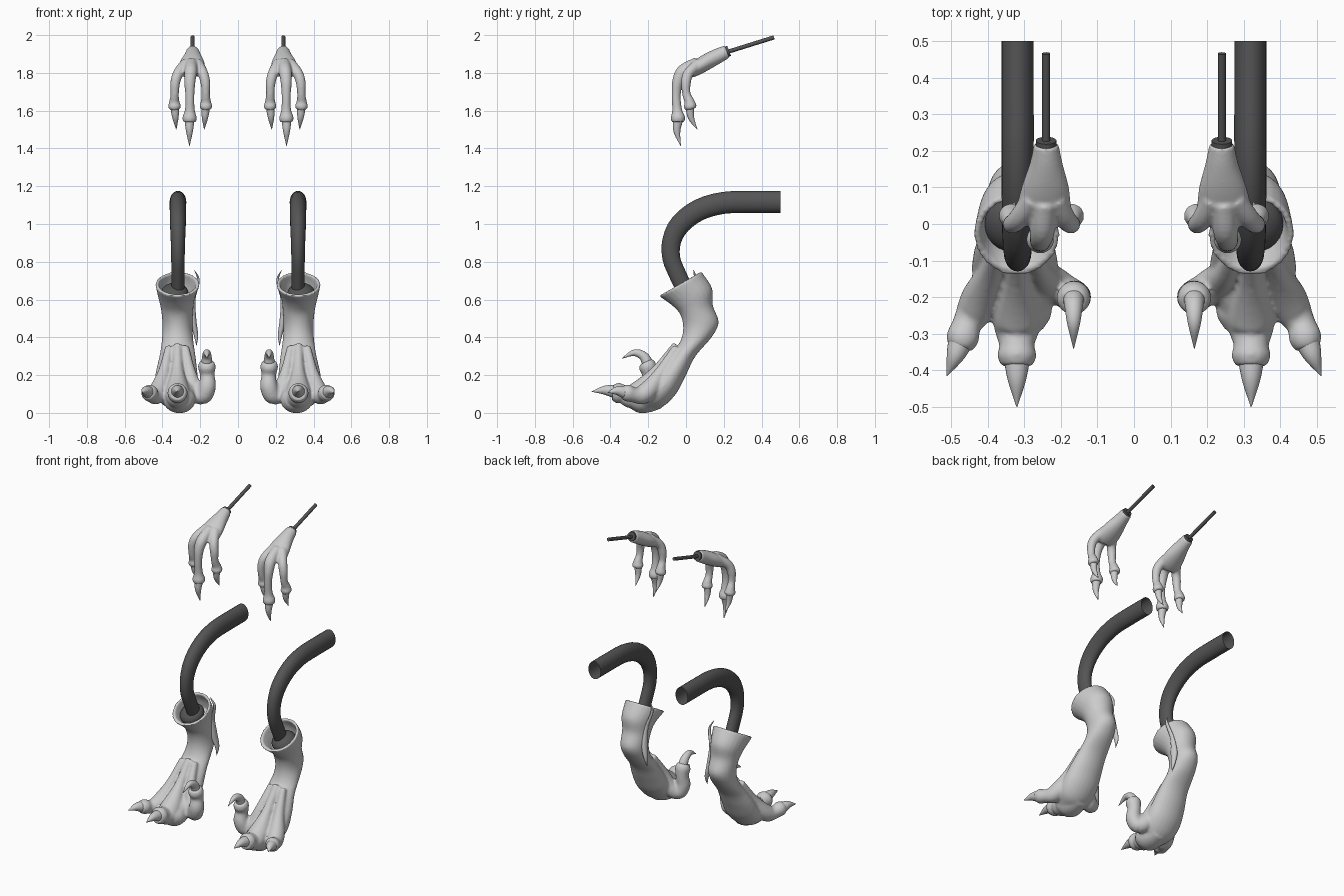
import bpy, bmesh, math
from mathutils import Vector

X = Vector((1, 0, 0))
dark = bpy.data.materials.new("dark_rubber")
dark.diffuse_color = (0.09, 0.09, 0.09, 1)


def spline(rows, n=5):
    """Catmull-Rom resampling of rows of numbers."""
    p = [Vector(r) for r in rows]
    p = [p[0] * 2 - p[1]] + p + [p[-1] * 2 - p[-2]]
    out = []
    for i in range(1, len(p) - 2):
        a, b, c, d = p[i - 1:i + 3]
        for k in range(n):
            t = k / n
            out.append(0.5 * (b * 2 + (c - a) * t + (a * 2 - b * 5 + c * 4 - d) * t * t
                              + (b * 3 - a - c * 3 + d) * t ** 3))
    return out + [p[-2]]


def ring(c, u, v, sides=24):
    return [c + u * math.cos(2 * math.pi * i / sides) + v * math.sin(2 * math.pi * i / sides)
            for i in range(sides)]


def tube_rings(rows, sx=1.0, n=5):
    """Rings along a path of (x, y, z, radius)."""
    pts = spline(rows, n)
    out = []
    for i, p in enumerate(pts):
        t = (pts[min(i + 1, len(pts) - 1)] - pts[max(i - 1, 0)]).xyz.normalized()
        side = (X - t * X.dot(t)).normalized()
        r = max(p[3], 0.0008)
        out.append(ring(p.xyz, side * r * sx, t.cross(side) * r))
    return out


def body_rings(rows):
    """Rings from (front y, front z, back y, back z, centre x, half width)."""
    out = []
    for fy, fz, by, bz, xc, hw in spline(rows):
        f, b = Vector((xc, fy, fz)), Vector((xc, by, bz))
        out.append(ring((f + b) / 2, X * hw, (b - f) / 2))
    return out


def make(name, shells, voxel=0, mat=None, caps=True):
    bm = bmesh.new()
    for rings in shells:
        vs = [[bm.verts.new(p) for p in r] for r in rings]
        for a, b in zip(vs, vs[1:]):
            for i in range(len(a)):
                j = (i + 1) % len(a)
                bm.faces.new((a[i], a[j], b[j], b[i]))
        if caps:
            bm.faces.new(vs[0][::-1])
            bm.faces.new(vs[-1])
    bmesh.ops.recalc_face_normals(bm, faces=bm.faces)
    for f in bm.faces:
        f.smooth = len(f.verts) == 4
    me = bpy.data.meshes.new(name)
    bm.to_mesh(me)
    bm.free()
    ob = bpy.data.objects.new(name, me)
    bpy.context.collection.objects.link(ob)
    if mat:
        me.materials.append(mat)
    if voxel:
        m = ob.modifiers.new("blend", 'REMESH')
        m.mode, m.voxel_size, m.use_smooth_shade = 'VOXEL', voxel, True
        m = ob.modifiers.new("soften", 'SMOOTH')
        m.factor, m.iterations = 0.5, 5
    m = ob.modifiers.new("left_and_right", 'MIRROR')
    m.use_mirror_merge = False
    return ob


# Foot: hollow cuff, ankle and metatarsus
cavity = body_rings([(-0.05, 0.575, 0.11, 0.63, 0.325, 0.078), (-0.085, 0.605, 0.095, 0.69, 0.322, 0.088),
                     (-0.126, 0.63, 0.066, 0.742, 0.32, 0.101)])
shank = body_rings([
    (-0.143, 0.618, 0.082, 0.748, 0.32, 0.118), (-0.075, 0.57, 0.138, 0.66, 0.325, 0.098),
    (-0.03, 0.52, 0.142, 0.57, 0.322, 0.085), (-0.015, 0.45, 0.173, 0.48, 0.32, 0.08),
    (-0.03, 0.38, 0.135, 0.40, 0.32, 0.083), (-0.08, 0.31, 0.05, 0.30, 0.32, 0.095),
    (-0.14, 0.235, 0.0, 0.20, 0.325, 0.11), (-0.19, 0.18, -0.05, 0.105, 0.325, 0.118),
    (-0.23, 0.16, -0.12, 0.035, 0.325, 0.11), (-0.265, 0.14, -0.21, 0.012, 0.32, 0.085)])
# Toes, each starting as a tendon ridge on the shank
mid_toe = [(0.32, -0.05, 0.36, 0.022), (0.32, -0.15, 0.225, 0.032), (0.32, -0.235, 0.115, 0.065),
           (0.32, -0.29, 0.085, 0.061), (0.32, -0.33, 0.1, 0.048), (0.32, -0.36, 0.105, 0.054),
           (0.32, -0.388, 0.108, 0.042)]
out_toe = [(0.365, -0.05, 0.35, 0.02), (0.39, -0.13, 0.22, 0.032), (0.415, -0.19, 0.13, 0.05),
           (0.435, -0.235, 0.095, 0.05), (0.457, -0.275, 0.095, 0.04), (0.468, -0.31, 0.105, 0.045),
           (0.478, -0.337, 0.107, 0.035)]
in_toe = [(0.28, -0.05, 0.35, 0.02), (0.255, -0.13, 0.22, 0.03), (0.23, -0.16, 0.12, 0.05),
          (0.185, -0.185, 0.09, 0.046), (0.163, -0.2, 0.14, 0.046), (0.163, -0.193, 0.2, 0.039),
          (0.165, -0.203, 0.245, 0.047), (0.165, -0.215, 0.27, 0.037)]
pad = [(0.31, -0.13, 0.075, 0.05), (0.31, -0.2, 0.07, 0.068), (0.31, -0.25, 0.07, 0.07), (0.31, -0.29, 0.07, 0.05)]
make("foot", [cavity + shank] + [tube_rings(t) for t in (mid_toe, out_toe, in_toe)]
     + [tube_rings(pad, 1.2)], voxel=0.0075)

# Foot claws and the inner spur
make("foot_claws", [tube_rings(c) for c in (
    [(0.32, -0.37, 0.112, 0.036), (0.32, -0.43, 0.12, 0.024), (0.32, -0.5, 0.113, 0.001)],
    [(0.475, -0.325, 0.11, 0.034), (0.49, -0.365, 0.117, 0.023), (0.511, -0.415, 0.108, 0.001)],
    [(0.165, -0.2, 0.255, 0.03), (0.165, -0.225, 0.3, 0.025), (0.165, -0.275, 0.318, 0.017),
     (0.165, -0.34, 0.288, 0.001)])])
make("spur", [tube_rings([(0.23, 0.04, 0.755, 0.002), (0.21, 0.055, 0.7, 0.01), (0.235, 0.075, 0.6, 0.014),
                          (0.237, 0.09, 0.49, 0.024), (0.222, 0.1, 0.41, 0.016),
                          (0.22, 0.092, 0.355, 0.001)], 0.7)])

# Bent leg tube (open at the back) and the plug it stands on
leg = [(0.5, 1.117, 0.058), (0.35, 1.117, 0.058), (0.2, 1.112, 0.058), (0.07, 1.075, 0.057), (-0.03, 1.0, 0.055),
       (-0.076, 0.91, 0.05), (-0.078, 0.82, 0.047), (-0.05, 0.745, 0.046), (-0.01, 0.66, 0.046)]
make("leg_tube", [tube_rings([(0.318, y, z, r) for y, z, r in leg], 0.76, 3)], mat=dark, caps=False)
make("ankle_plug", [[ring(Vector((0.335, 0.0, 0.635 + 0.05 * math.cos(a))), X * 0.073 * math.sin(a),
                          Vector((0, 0.075, 0.02)) * math.sin(a))
                     for a in [0.02 + i * 3.1 / 12 for i in range(13)]]], mat=dark)

# Hand: palm and three fingers
palm = body_rings([(0.205, 1.945, 0.23, 1.88, 0.24, 0.034), (0.15, 1.925, 0.18, 1.85, 0.24, 0.045),
                   (0.08, 1.89, 0.11, 1.81, 0.243, 0.066), (0.015, 1.845, 0.06, 1.785, 0.247, 0.072),
                   (-0.02, 1.81, 0.03, 1.775, 0.25, 0.05)])
mid_finger = [(0.245, 0.06, 1.855, 0.03), (0.25, -0.015, 1.81, 0.034), (0.255, -0.043, 1.755, 0.03),
              (0.255, -0.052, 1.68, 0.024), (0.255, -0.047, 1.605, 0.026), (0.256, -0.043, 1.565, 0.038),
              (0.257, -0.042, 1.54, 0.034)]
side_yzr = [(0.07, 1.85, 0.03), (0.015, 1.8, 0.028), (0.0, 1.75, 0.026), (0.002, 1.69, 0.022),
            (0.018, 1.648, 0.027), (0.022, 1.625, 0.034), (0.026, 1.608, 0.028)]
sides = [[(x, *r) for x, r in zip(xs, side_yzr)] for xs in (
    (0.215, 0.187, 0.173, 0.171, 0.17, 0.17, 0.171), (0.275, 0.315, 0.332, 0.335, 0.337, 0.336, 0.335))]
make("hand", [palm] + [tube_rings(f) for f in [mid_finger] + sides], voxel=0.006)

# Hand claws
make("hand_claws", [tube_rings([(0.257, -0.042, 1.555, 0.027), (0.257, -0.048, 1.49, 0.018),
                                (0.257, -0.028, 1.413, 0.001)])]
     + [tube_rings([(x, 0.02, 1.62, 0.024), (x + d / 2, 0.028, 1.56, 0.016), (x + d, 0.06, 1.5, 0.001)])
        for x, d in ((0.171, 0.008), (0.335, -0.008))])

# Arm rod with wrist plug
make("arm_rod", [tube_rings([(0.24, 0.19, 1.902, 0.011), (0.24, 0.466, 1.988, 0.011)], n=1)], mat=dark)
make("wrist_plug", [tube_rings([(0.24, 0.19, 1.902, 0.03), (0.24, 0.228, 1.917, 0.028)], n=1)], mat=dark)
